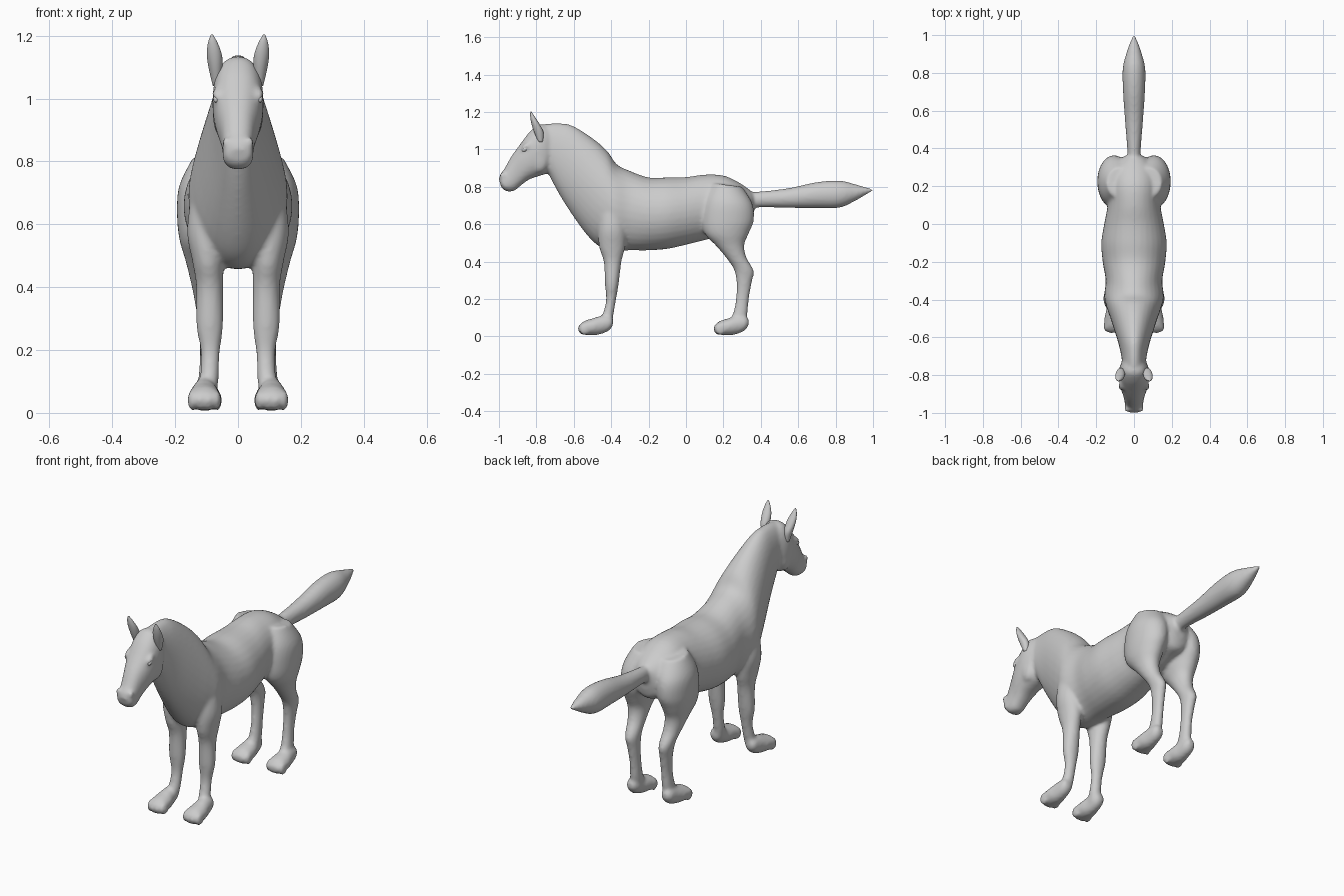
import bpy
import bmesh
import math
from mathutils import Vector

if "Cube" in bpy.data.objects:
    bpy.data.objects.remove(bpy.data.objects["Cube"], do_unlink=True)

# One pale grey coat
coat = bpy.data.materials.new("pale_grey_coat")
coat.use_nodes = True
coat_colour = (0.6, 0.6, 0.6, 1.0)
coat.diffuse_color = coat_colour
coat.node_tree.nodes["Principled BSDF"].inputs["Base Color"].default_value = coat_colour

SIDES = {"left": 1, "right": -1}
RING = 32
STEPS = 5


def finish(bm, name):
    """Turn a bmesh into a named, smooth, grey object."""
    bmesh.ops.recalc_face_normals(bm, faces=bm.faces)
    mesh = bpy.data.meshes.new(name)
    bm.to_mesh(mesh)
    bm.free()
    mesh.materials.append(coat)
    mesh.shade_smooth()
    obj = bpy.data.objects.new(name, mesh)
    bpy.context.scene.collection.objects.link(obj)
    return obj


def spline(rows):
    """Catmull-Rom interpolation between cross-section rows."""
    result = []
    for i in range(len(rows) - 1):
        a, b = rows[max(i - 1, 0)], rows[i]
        c, d = rows[i + 1], rows[min(i + 2, len(rows) - 1)]
        for step in range(STEPS):
            t = step / STEPS
            result.append([
                q + t * ((r - p) + t * ((2 * p - 5 * q + 4 * r - s)
                                        + t * (3 * (q - r) + s - p))) / 2
                for p, q, r, s in zip(a, b, c, d)])
    result.append(list(rows[-1]))
    return result


def loft(name, rows, side=1, power=1.0):
    """Skin rows of (x, y1, z1, y2, z2, half_width): two opposite edge points."""
    bm = bmesh.new()
    rings = []
    for x, y1, z1, y2, z2, width in spline(rows):
        first, second = Vector((x, y1, z1)), Vector((x, y2, z2))
        middle, half = (first + second) / 2, (first - second) / 2
        ring = []
        for k in range(RING):
            angle = math.tau * k / RING
            c, s = math.cos(angle), math.sin(angle)
            c = math.copysign(abs(c) ** power, c)
            s = math.copysign(abs(s) ** power, s)
            point = middle + half * c + Vector((max(width, 0.002) * s, 0, 0))
            point.x *= side
            ring.append(bm.verts.new(point))
        rings.append(ring)
    for low, high in zip(rings, rings[1:]):
        for k in range(RING):
            n = (k + 1) % RING
            bm.faces.new((low[k], low[n], high[n], high[k]))
    bm.faces.new(rings[0])
    bm.faces.new(rings[-1])
    return finish(bm, name)


def blob(name, centre, size, tilt=0.0):
    """Ellipsoid, tilted about the x axis."""
    bm = bmesh.new()
    bmesh.ops.create_uvsphere(bm, u_segments=20, v_segments=12, radius=1)
    obj = finish(bm, name)
    obj.location, obj.scale, obj.rotation_euler.x = centre, size, tilt
    return obj


def central(rows):
    return [(0, *row) for row in rows]


parts = []

# Trunk running from the rump through the chest and up the neck
parts.append(loft("torso_and_neck", central([
    (.37, .75, .36, .64, .03),
    (.345, .78, .34, .59, .08),
    (.28, .825, .28, .57, .125),
    (.2, .86, .2, .54, .14),
    (.1, .865, .1, .515, .14),
    (0, .852, 0, .49, .158),
    (-.1, .85, -.1, .468, .173),
    (-.2, .85, -.2, .46, .166),
    (-.3, .885, -.3, .46, .15),
    (-.37, .92, -.4, .458, .158),
    (-.42, .99, -.47, .485, .143),
    (-.5, 1.06, -.54, .555, .118),
    (-.61, 1.128, -.635, .69, .085),
    (-.69, 1.14, -.7, .8, .068),
    (-.76, 1.135, -.75, .9, .06)])))

# Long wedge-shaped head
parts.append(loft("head", central([
    (-.7, 1.1, -.71, .92, .05),
    (-.775, 1.135, -.74, .875, .076),
    (-.83, 1.1, -.785, .858, .081),
    (-.885, 1.03, -.84, .838, .072),
    (-.935, .96, -.885, .805, .056),
    (-.972, .895, -.92, .778, .049),
    (-.994, .865, -.96, .776, .048),
    (-1, .84, -.987, .795, .032)]), power=.85))

# Straight brush-like tail
parts.append(loft("tail", central([
    (.3, .77, .3, .68, .03),
    (.4, .775, .4, .69, .036),
    (.55, .793, .55, .687, .048),
    (.7, .825, .7, .686, .058),
    (.82, .833, .82, .688, .06),
    (.9, .815, .9, .722, .042),
    (.96, .798, .96, .756, .022),
    (1, .788, 1, .778, .006)])))

FRONT_LEG = [
    (.085, -.46, .72, -.34, .72, .06),
    (.1, -.47, .58, -.32, .58, .062),
    (.095, -.465, .48, -.325, .48, .05),
    (.09, -.44, .4, -.345, .4, .043),
    (.09, -.433, .28, -.36, .28, .043),
    (.088, -.428, .19, -.375, .19, .03),
    (.092, -.45, .11, -.39, .1, .03),
    (.1, -.48, .07, -.4, .05, .033)]

HIND_LEG = [
    (.075, .14, .82, .3, .8, .07),
    (.1, .1, .73, .355, .71, .088),
    (.108, .085, .63, .362, .62, .086),
    (.113, .1, .55, .335, .55, .073),
    (.113, .16, .485, .312, .49, .055),
    (.108, .215, .42, .322, .425, .044),
    (.102, .255, .36, .362, .35, .036),
    (.098, .27, .29, .352, .29, .03),
    (.095, .267, .2, .336, .2, .026),
    (.097, .25, .12, .325, .1, .029),
    (.1, .22, .08, .29, .04, .033)]

# Paw measured back from its toe tips
PAW = [
    (0, .055, 0, .03, .03),
    (.03, .082, .02, .012, .05),
    (.075, .096, .075, .006, .05),
    (.12, .11, .12, .012, .04),
    (.165, .11, .165, .032, .032),
    (.185, .09, .185, .06, .018)]

for label, side in SIDES.items():
    for leg, rows, toe_y, paw_x in (("front", FRONT_LEG, -.575, .107),
                                    ("hind", HIND_LEG, .15, .105)):
        parts.append(loft(f"{label}_{leg}_leg", rows, side))
        paw = [(paw_x, y1 + toe_y, z1, y2 + toe_y, z2, w)
               for y1, z1, y2, z2, w in PAW]
        parts.append(loft(f"{label}_{leg}_paw", paw, side))
        # Four rounded toes
        for n in range(4):
            offset = n - 1.5
            parts.append(blob(f"{label}_{leg}_toe",
                              (side * (paw_x + offset * .026),
                               toe_y + .022 + abs(offset) * .008, .04),
                              (.015, .03, .033)))
    # Brow ridge, cheek and nostril rim
    parts.append(blob(f"{label}_brow", (side * .066, -.855, 1.015),
                      (.016, .03, .016), .7))
    parts.append(blob(f"{label}_cheek", (side * .05, -.785, .945),
                      (.03, .05, .07)))
    parts.append(blob(f"{label}_nostril_rim", (side * .036, -.978, .858),
                      (.015, .016, .02), .5))

# Blend all parts into a single skin
bpy.ops.object.select_all(action="DESELECT")
for part in parts:
    part.select_set(True)
body = parts[0]
bpy.context.view_layer.objects.active = body
bpy.ops.object.join()
body.name = "body"
remesh = body.modifiers.new("blend", "REMESH")
remesh.mode = "VOXEL"
remesh.voxel_size = .009
remesh.use_smooth_shade = True
soften = body.modifiers.new("soften", "SMOOTH")
soften.factor = .5
soften.iterations = 7

# Upright pointed ears, and eyes sitting under the brows
EAR = [
    (.068, -.79, 1.04, -.765, 1.04, .012),
    (.071, -.815, 1.1, -.762, 1.09, .022),
    (.075, -.828, 1.145, -.78, 1.13, .024),
    (.08, -.833, 1.18, -.805, 1.17, .016),
    (.083, -.832, 1.204, -.825, 1.2, .004)]
for label, side in SIDES.items():
    loft(f"{label}_ear", EAR, side)
    blob(f"{label}_eye", (side * .069, -.862, 1.0), (.01, .016, .011), .6)
